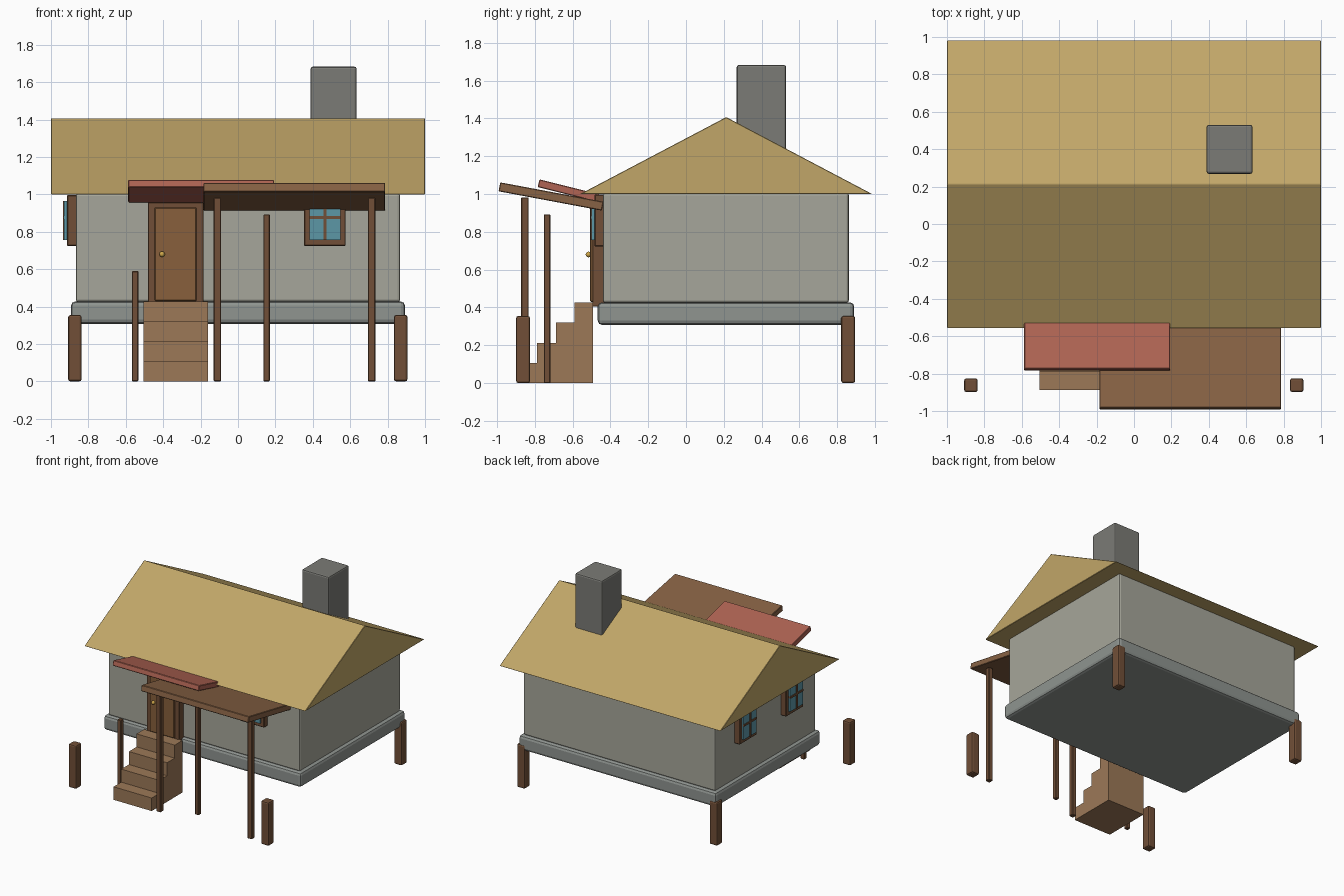
import bpy, bmesh, math
from mathutils import Matrix

if "Cube" in bpy.data.objects:
    bpy.data.objects.remove(bpy.data.objects["Cube"])


def material(name, r, g, b):
    m = bpy.data.materials.new(name)
    m.diffuse_color = [(c / 255) ** 2.2 for c in (r, g, b)] + [1]
    m.use_nodes = True
    m.node_tree.nodes["Principled BSDF"].inputs["Base Color"].default_value = m.diffuse_color
    return m


WALL = material("plaster", 165, 165, 153)
STONE = material("stone", 142, 147, 143)
CHIM = material("chimney_grey", 122, 122, 117)
ROOF = material("thatch", 192, 165, 104)
WOOD = material("wood", 112, 80, 58)
PORCH = material("porch_wood", 134, 98, 70)
STEP = material("step_wood", 155, 120, 88)
DOOR = material("door_wood", 135, 96, 62)
RED = material("red_awning", 174, 100, 84)
GLASS = material("glass", 92, 150, 165)
BRASS = material("brass", 205, 165, 75)


def finish(name, bm, mat, bevel=0, segments=2):
    bmesh.ops.recalc_face_normals(bm, faces=bm.faces)
    me = bpy.data.meshes.new(name)
    bm.to_mesh(me)
    bm.free()
    me.materials.append(mat)
    ob = bpy.data.objects.new(name, me)
    bpy.context.collection.objects.link(ob)
    if bevel:
        mod = ob.modifiers.new("bevel", 'BEVEL')
        mod.width, mod.segments = bevel, segments
    return ob


def box(name, x, y, z, mat, bevel=0, segments=2, tilt=0):
    """Box from (min, max) ranges, optionally tilted about x at its centre."""
    bm = bmesh.new()
    bmesh.ops.create_cube(bm, size=1)
    size = [b - a for a, b in (x, y, z)]
    mid = [(a + b) / 2 for a, b in (x, y, z)]
    bm.transform(Matrix.Translation(mid) @ Matrix.Rotation(tilt, 4, 'X')
                 @ Matrix.Diagonal(size + [1]))
    return finish(name, bm, mat, bevel, segments)


# House body
box("foundation", (-0.893, 0.893), (-0.467, 0.89), (0.308, 0.427), STONE, 0.022)
box("walls", (-0.867, 0.867), (-0.44, 0.862), (0.425, 1.005), WALL, 0.013)
box("chimney", (0.388, 0.634), (0.268, 0.53), (1.1, 1.683), CHIM, 0.012)

# Gable roof: extruded triangle
bm = bmesh.new()
tri = [bm.verts.new((-1, y, z)) for y, z in ((-0.56, 1.0), (0.985, 1.0), (0.213, 1.407))]
ext = bmesh.ops.extrude_face_region(bm, geom=[bm.faces.new(tri)])
bmesh.ops.translate(bm, vec=(2, 0, 0),
                    verts=[v for v in ext["geom"] if isinstance(v, bmesh.types.BMVert)])
finish("roof", bm, ROOF, 0.003, 1)

# Corner stilts
for i, cx in enumerate((-0.872, 0.87)):
    for j, cy in enumerate((-0.862, 0.858)):
        box(f"stilt_{i}{j}", (cx - 0.036, cx + 0.036), (cy - 0.037, cy + 0.037),
            (0, 0.355), WOOD, 0.012)

# Steps, each a full-height block
for i in range(4):
    y0 = -0.887 + i * 0.099
    box(f"step_{i + 1}", (-0.505, -0.16), (y0, y0 + 0.099), (0, 0.1065 * (i + 1)), STEP)

# Door
box("door_frame", (-0.482, -0.184), (-0.495, -0.43), (0.405, 0.957), WOOD, 0.004, 1)
box("door", (-0.446, -0.222), (-0.507, -0.45), (0.43, 0.93), DOOR, 0.005, 1)
bm = bmesh.new()
bmesh.ops.create_uvsphere(bm, u_segments=12, v_segments=8, radius=0.015)
bm.transform(Matrix.Translation((-0.406, -0.516, 0.68)))
knob = finish("door_knob", bm, BRASS)
knob.data.shade_smooth()


# Windows, modelled facing -y at the origin then placed
def window(name, x, y, angle):
    parts = [box(name + "_frame", (-0.111, 0.111), (-0.045, 0.01), (0.723, 0.997), WOOD, 0.005, 1),
             box(name + "_glass", (-0.083, 0.083), (-0.06, -0.03), (0.757, 0.965), GLASS),
             box(name + "_upright", (-0.008, 0.008), (-0.066, -0.04), (0.757, 0.965), WOOD),
             box(name + "_crossbar", (-0.083, 0.083), (-0.066, -0.04), (0.867, 0.883), WOOD)]
    for p in parts:
        p.location = (x, y, 0)
        p.rotation_euler.z = angle


window("front_window", 0.465, -0.44, 0)
window("left_window_1", -0.87, 0.50, -math.pi / 2)
window("left_window_2", -0.87, -0.10, -math.pi / 2)

# Sloping porch roof and red awning
box("porch_roof", (-0.185, 0.787), (-0.992, -0.436), (0.963, 1.011), PORCH, 0.004, 1, -0.185)
box("red_awning", (-0.587, 0.193), (-0.785, -0.452), (0.996, 1.038), RED, 0.004, 1, -0.245)

# Porch posts
for i, (x, y, h, r) in enumerate(((-0.11, -0.852, 0.982, 0.02), (0.715, -0.852, 0.982, 0.02),
                                  (0.153, -0.735, 0.893, 0.017), (-0.55, -0.735, 0.59, 0.017))):
    box(f"porch_post_{i + 1}", (x - r, x + r), (y - r, y + r), (0, h), WOOD, 0.004, 1)
